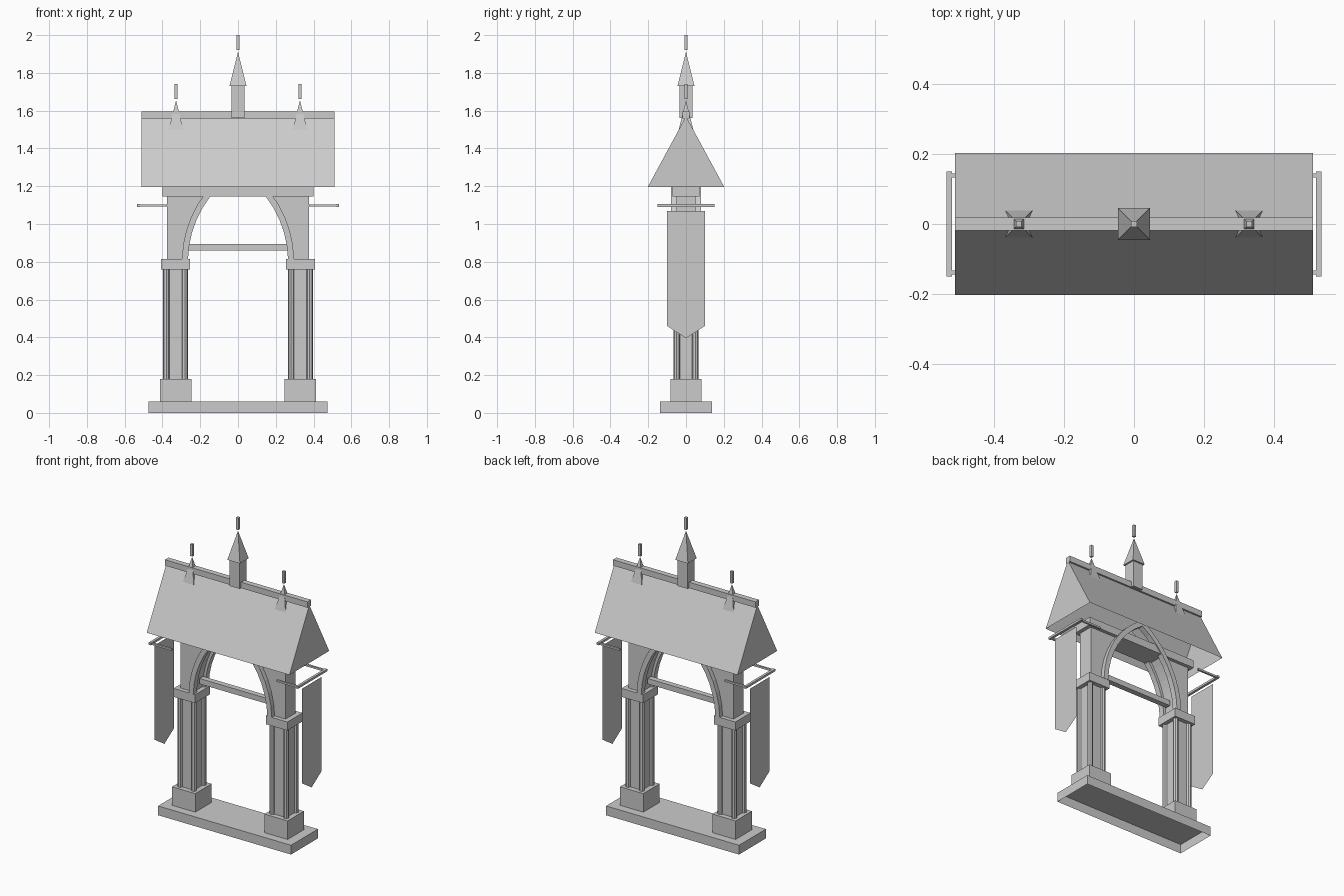
import bpy, bmesh, math

if "Cube" in bpy.data.objects:
    bpy.data.objects.remove(bpy.data.objects["Cube"])


def finish(name, bm):
    bmesh.ops.recalc_face_normals(bm, faces=bm.faces)
    me = bpy.data.meshes.new(name)
    bm.to_mesh(me)
    bm.free()
    ob = bpy.data.objects.new(name, me)
    bpy.context.collection.objects.link(ob)
    return ob


def open_bottom(ob):
    bm = bmesh.new()
    bm.from_mesh(ob.data)
    bmesh.ops.delete(bm, geom=[f for f in bm.faces if f.normal.z < -0.9], context='FACES_ONLY')
    bm.to_mesh(ob.data)
    bm.free()


def box(name, x0, x1, y0, y1, z0, z1):
    bm = bmesh.new()
    bmesh.ops.create_cube(bm, size=1)
    for v in bm.verts:
        v.co = (x1 if v.co.x > 0 else x0, y1 if v.co.y > 0 else y0, z1 if v.co.z > 0 else z0)
    return finish(name, bm)


def block(name, x, y, hx, hy, z0, z1):
    return box(name, x - hx, x + hx, y - hy, y + hy, z0, z1)


def pyramid(name, x, half, z0, z1):
    bm = bmesh.new()
    base = [bm.verts.new((x + a * half, b * half, z0)) for a, b in ((-1, -1), (1, -1), (1, 1), (-1, 1))]
    tip = bm.verts.new((x, 0, z1))
    bm.faces.new(base)
    for i in range(4):
        bm.faces.new((base[i], base[(i + 1) % 4], tip))
    return finish(name, bm)


def prism(name, pts, axis, a, b):
    """Extrude a 2D outline along x (outline y,z) or y (outline x,z)."""
    bm = bmesh.new()
    place = (lambda p, t: (t, p[0], p[1])) if axis == 'x' else (lambda p, t: (p[0], t, p[1]))
    lo = [bm.verts.new(place(p, a)) for p in pts]
    hi = [bm.verts.new(place(p, b)) for p in pts]
    bm.faces.new(lo)
    bm.faces.new(hi[::-1])
    for i in range(len(pts)):
        j = (i + 1) % len(pts)
        bm.faces.new((lo[i], lo[j], hi[j], hi[i]))
    return finish(name, bm)


# Pointed arch curve: arc centred on the opposite side of the opening
CX, CZ = 0.30, 0.80


def arc(side, r, t0, t1, n=8):
    return [(side * (r * math.cos(t0 + (t1 - t0) * i / n) - CX),
             CZ + r * math.sin(t0 + (t1 - t0) * i / n)) for i in range(n + 1)]


# Base slab, hollow underneath
open_bottom(block("base_slab", 0, 0, 0.475, 0.137, 0, 0.06))

for s, tag in ((-1, "left"), (1, "right")):
    cx = s * 0.33
    # Clustered pier
    block("plinth_" + tag, cx, 0, 0.083, 0.083, 0.06, 0.18)
    block("pier_core_" + tag, cx, 0, 0.05, 0.05, 0.18, 0.76)
    for i, (a, b) in enumerate(((-1, -1), (1, -1), (1, 1), (-1, 1))):
        bm = bmesh.new()
        bmesh.ops.create_cone(bm, cap_ends=True, segments=8, radius1=0.017, radius2=0.017, depth=0.58)
        bmesh.ops.translate(bm, verts=bm.verts, vec=(cx + a * 0.049, b * 0.049, 0.47))
        finish("pier_shaft_%s_%d" % (tag, i), bm)
    block("capital_" + tag, cx, 0, 0.077, 0.077, 0.76, 0.815)

    # Wall beside the arch
    R = CX + 0.282
    edge = arc(s, R, math.asin(0.015 / R), math.asin(0.345 / R))
    prism("spandrel_" + tag, edge + [(s * 0.375, 1.145), (s * 0.375, 0.815)], 'y', -0.05, 0.05)

    # Arch ribs on both faces
    ri, ro = CX + 0.265, CX + 0.297
    rib = arc(s, ri, math.asin(0.015 / ri), math.acos(CX / ri))
    rib += arc(s, ro, math.asin(0.015 / ro), math.acos(CX / ro))[::-1]
    for f, face in ((-1, "front"), (1, "back")):
        prism("arch_rib_%s_%s" % (tag, face), rib, 'y', f * 0.042, f * 0.079)
        # Banner bracket arms
        box("banner_arm_%s_%s" % (tag, face), *sorted((s * 0.375, s * 0.522)),
            f * 0.138 - 0.006, f * 0.138 + 0.006, 1.092, 1.104)
    block("banner_rod_" + tag, s * 0.526, 0, 0.008, 0.15, 1.091, 1.105)

    # Pointed cloth banner
    bm = bmesh.new()
    bm.faces.new([bm.verts.new((s * 0.526, y, z)) for y, z in
                  ((-0.1, 1.07), (-0.1, 0.46), (0, 0.395), (0.1, 0.46), (0.1, 1.07))])
    finish("banner_" + tag, bm)

    # Small roof pinnacle
    pyramid("pinnacle_" + tag, s * 0.328, 0.042, 1.485, 1.655)
    block("pinnacle_finial_" + tag, s * 0.328, 0, 0.008, 0.008, 1.663, 1.74)

# Beams
block("tie_beam", 0, 0, 0.262, 0.018, 0.86, 0.895)
block("lintel", 0, 0, 0.40, 0.072, 1.145, 1.195)

# Gabled roof, open below
open_bottom(prism("roof", [(-0.203, 1.195), (0.203, 1.195), (0, 1.57)], 'x', -0.51, 0.51))
block("ridge_beam", 0, 0, 0.51, 0.018, 1.558, 1.596)

# Central spire
block("spire_shaft", 0, 0, 0.035, 0.035, 1.56, 1.73)
pyramid("spire_cap", 0, 0.045, 1.73, 1.912)
block("spire_finial", 0, 0, 0.008, 0.008, 1.922, 2.0)
